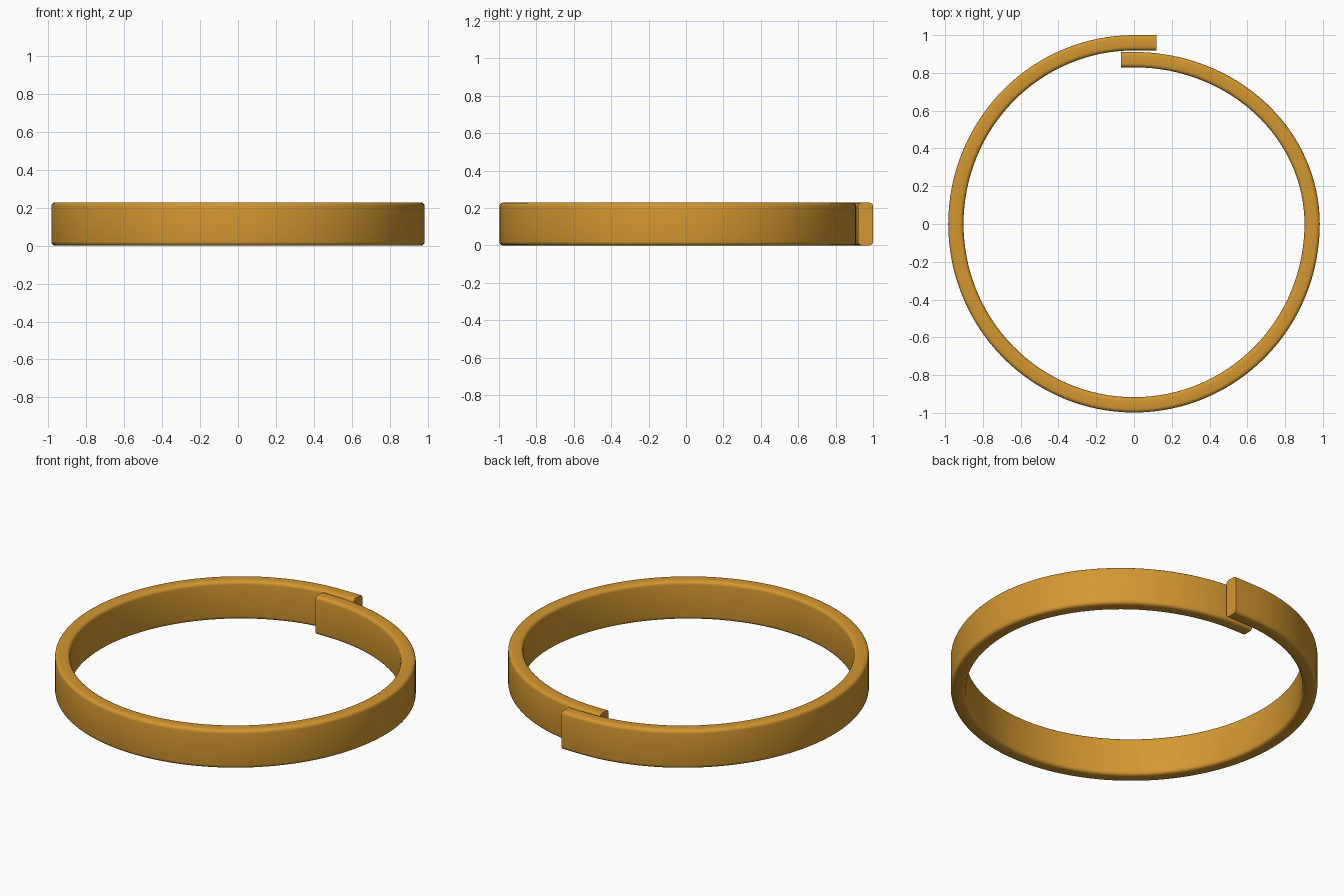
import bpy, bmesh
from math import sin, cos, pi, hypot

if "Cube" in bpy.data.objects:
    bpy.data.objects.remove(bpy.data.objects["Cube"])

HEIGHT, THICK, R = 0.228, 0.081, 0.02
A = 0.943                       # half width of the band's centre line
TOP_IN, TOP_OUT, BOTTOM = 0.87, 0.9595, 0.9575

# Centre line: inner tail, clockwise loop that grows outwards, outer tail
path = [(-0.07, TOP_IN), (-0.035, TOP_IN)]
N = 128
for i in range(N + 1):
    t = 2 * pi * i / N
    x, c = A * sin(t), cos(t)
    b = BOTTOM if c < 0 else (TOP_IN if t < pi else TOP_OUT)
    path.append((x, b * c))
path += [(0.06, TOP_OUT), (0.12, TOP_OUT)]

# Rounded rectangle cross-section (offset across the band, height)
profile = []
for k, (sx, sz) in enumerate([(1, 1), (-1, 1), (-1, -1), (1, -1)]):
    for j in range(5):
        a = (k + j / 4) * pi / 2
        profile.append((sx * (THICK / 2 - R) + R * cos(a),
                        HEIGHT / 2 + sz * (HEIGHT / 2 - R) + R * sin(a)))

# Sweep the section along the centre line
bm = bmesh.new()
rings = []
for i, (x, y) in enumerate(path):
    x0, y0 = path[max(i - 1, 0)]
    x1, y1 = path[min(i + 1, len(path) - 1)]
    d = hypot(x1 - x0, y1 - y0)
    nx, ny = -(y1 - y0) / d, (x1 - x0) / d
    rings.append([bm.verts.new((x + nx * o, y + ny * o, z)) for o, z in profile])
n = len(profile)
for r0, r1 in zip(rings, rings[1:]):
    for j in range(n):
        bm.faces.new((r0[j], r0[(j + 1) % n], r1[(j + 1) % n], r1[j]))

# Flat end caps
bm.faces.new(rings[0])
bm.faces.new(rings[-1])
bmesh.ops.recalc_face_normals(bm, faces=bm.faces)

mesh = bpy.data.meshes.new("split_ring_band")
bm.to_mesh(mesh)
bm.free()
band = bpy.data.objects.new("split_ring_band", mesh)
bpy.context.collection.objects.link(band)

# Golden material
gold = bpy.data.materials.new("gold")
gold.diffuse_color = (0.65, 0.31, 0.03, 1)
gold.use_nodes = True
gold.node_tree.nodes["Principled BSDF"].inputs["Base Color"].default_value = gold.diffuse_color
mesh.materials.append(gold)

bpy.context.view_layer.objects.active = band
band.select_set(True)
bpy.ops.object.shade_smooth_by_angle(angle=0.6)
